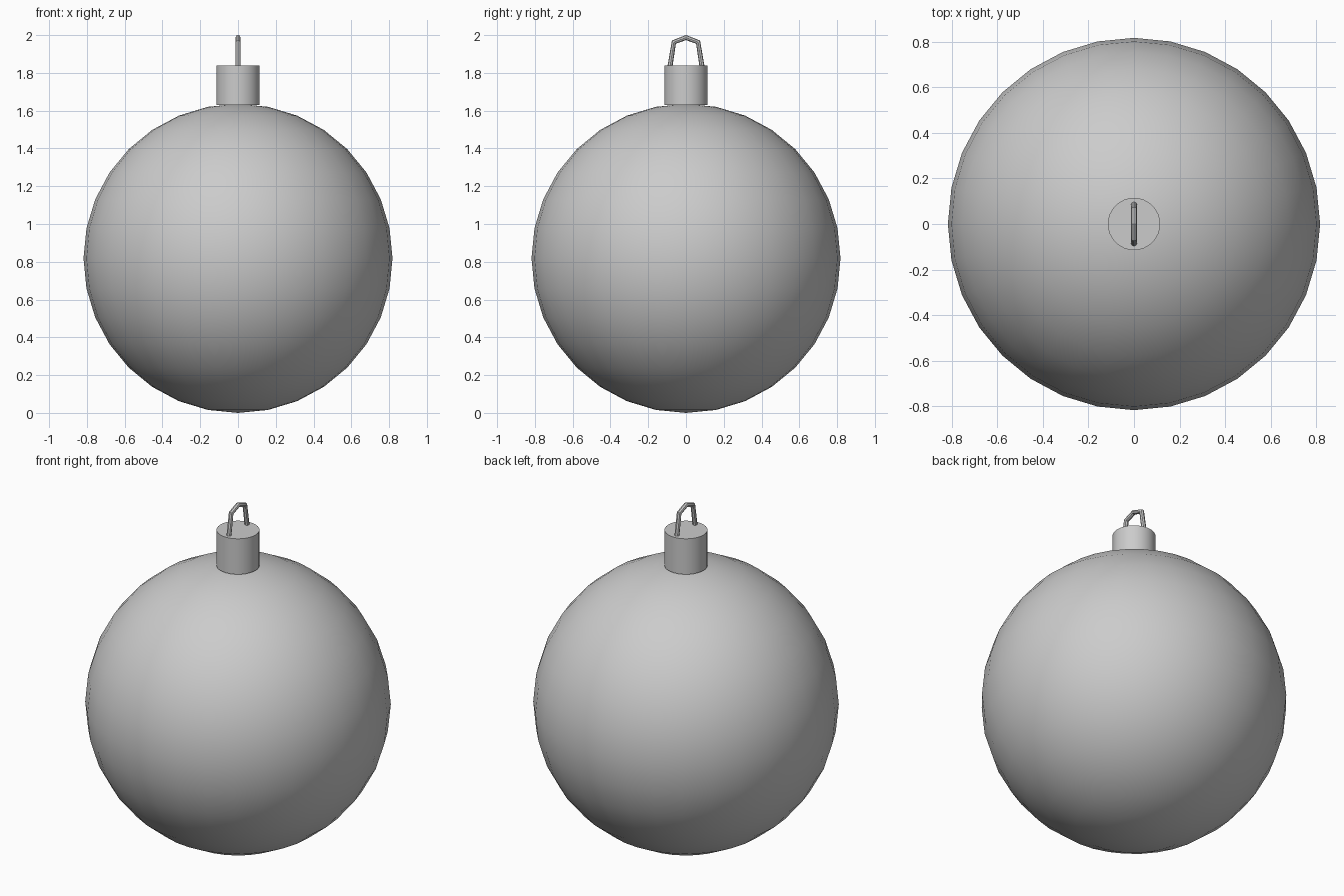
import bpy
from math import radians

if "Cube" in bpy.data.objects:
    bpy.data.objects.remove(bpy.data.objects["Cube"])

R = 0.818  # bauble radius


def smooth(name, angle):
    ob = bpy.context.object
    ob.name = name
    bpy.ops.object.shade_smooth_by_angle(angle=radians(angle))
    return ob


# Round bauble
bpy.ops.mesh.primitive_uv_sphere_add(segments=32, ring_count=16, radius=R, location=(0, 0, R))
smooth("bauble", 40)

# Cylindrical cap, seated slightly into the bauble
bpy.ops.mesh.primitive_cylinder_add(vertices=32, radius=0.115, depth=0.21, location=(0, 0, 1.735))
smooth("cap", 40)

# Hanging loop: angular wire arch in the yz plane
half = [(0.087, 1.82), (0.064, 1.963), (0.0, 1.987)]
path = [(-y, z) for y, z in half] + half[-2::-1]
curve = bpy.data.curves.new("hanging_loop", 'CURVE')
curve.dimensions = '3D'
curve.bevel_depth = 0.0135
curve.bevel_resolution = 2
curve.use_fill_caps = True
spline = curve.splines.new('POLY')
spline.points.add(len(path) - 1)
for p, (y, z) in zip(spline.points, path):
    p.co = (0, y, z, 1)
loop = bpy.data.objects.new("hanging_loop", curve)
bpy.context.collection.objects.link(loop)
bpy.ops.object.select_all(action='DESELECT')
loop.select_set(True)
bpy.context.view_layer.objects.active = loop
bpy.ops.object.convert(target='MESH')
smooth("hanging_loop", 30)
